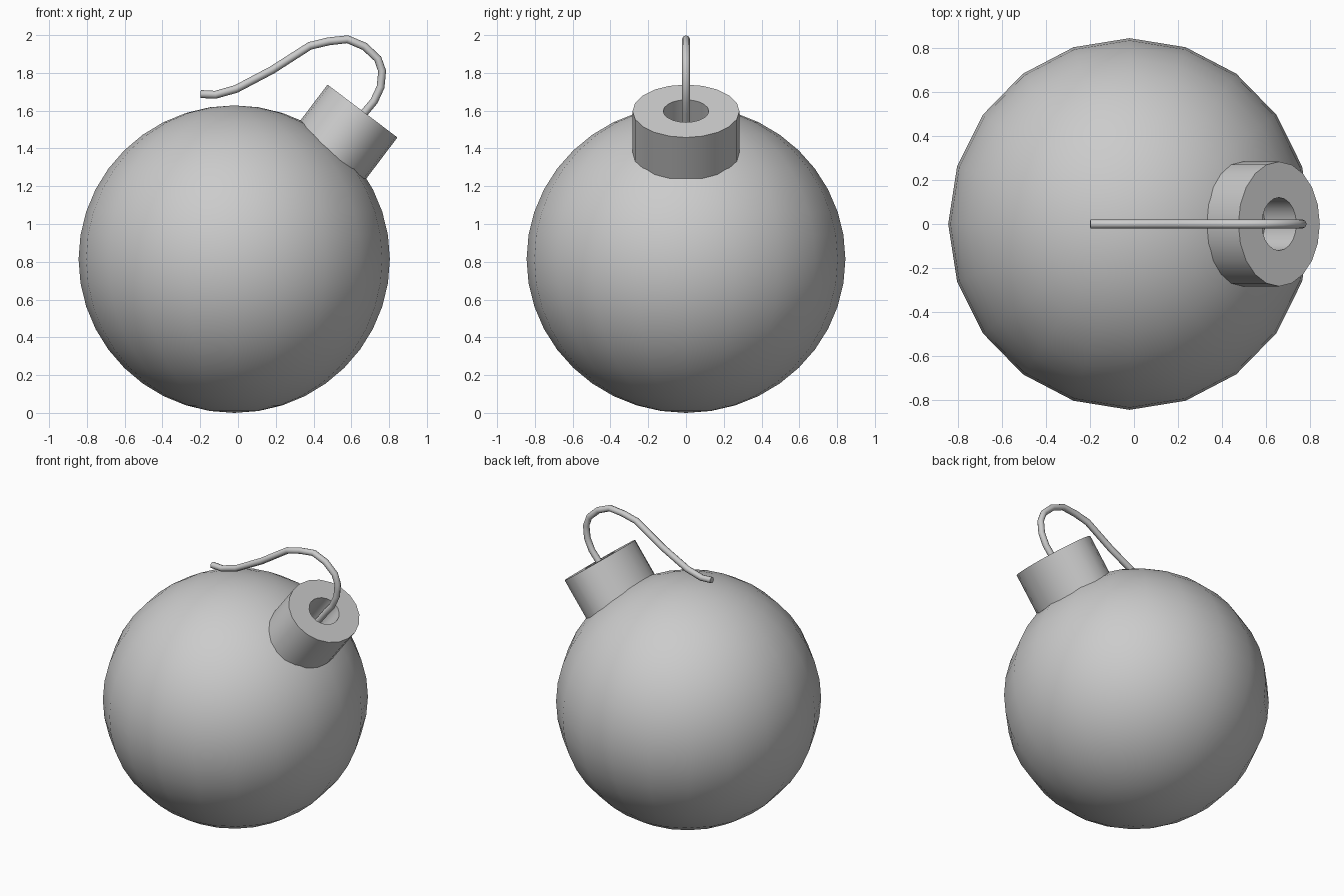
import bpy, bmesh
from math import pi, cos, sin, radians
from mathutils import Vector

if "Cube" in bpy.data.objects:
    bpy.data.objects.remove(bpy.data.objects["Cube"])


def smooth(obj, angle):
    bpy.ops.object.select_all(action='DESELECT')
    obj.select_set(True)
    bpy.context.view_layer.objects.active = obj
    bpy.ops.object.shade_smooth_by_angle(angle=radians(angle))


# Round body, slightly squashed
bpy.ops.mesh.primitive_uv_sphere_add(segments=20, ring_count=20, radius=1,
                                     location=(-0.02, 0, 0.814))
body = bpy.context.object
body.name = "body"
body.scale = (0.824, 0.844, 0.814)
bpy.ops.object.transform_apply(location=False, rotation=False, scale=True)
smooth(body, 40)

# Tilted oval collar with a hole through it
SIDES = 20
top = Vector((0.659, 0, 1.598))
axis = Vector((0.603, 0, 0.797))
across = Vector((0.797, 0, -0.603))
side = Vector((0, 1, 0))
profile = [(1.0, -0.28), (1.0, 0), (0.425, 0), (0.425, -0.28)]

bm = bmesh.new()
rings = []
for scale, height in profile:
    ring = []
    for i in range(SIDES):
        a = 2 * pi * i / SIDES
        ring.append(bm.verts.new(top + axis * height
                                 + across * (0.232 * scale * cos(a))
                                 + side * (0.283 * scale * sin(a))))
    rings.append(ring)
for k in range(4):
    lower, upper = rings[k], rings[(k + 1) % 4]
    for i in range(SIDES):
        j = (i + 1) % SIDES
        bm.faces.new((lower[i], lower[j], upper[j], upper[i]))
bmesh.ops.recalc_face_normals(bm, faces=bm.faces)
mesh = bpy.data.meshes.new("collar")
bm.to_mesh(mesh)
bm.free()
collar = bpy.data.objects.new("collar", mesh)
bpy.context.collection.objects.link(collar)
smooth(collar, 40)

# Bent fuse rising from the hole and curling back over the body
path = [(-0.198, 1.688), (-0.12, 1.684), (-0.01, 1.715), (0.18, 1.815),
        (0.38, 1.943), (0.48, 1.967), (0.58, 1.978), (0.67, 1.94),
        (0.74, 1.875), (0.763, 1.81), (0.755, 1.725), (0.72, 1.65),
        (0.67, 1.59), (0.53, 1.41)]
curve = bpy.data.curves.new("fuse", 'CURVE')
curve.dimensions = '3D'
curve.bevel_depth = 0.021
curve.bevel_resolution = 2
curve.use_fill_caps = True
spline = curve.splines.new('POLY')
spline.points.add(len(path) - 1)
for point, (x, z) in zip(spline.points, path):
    point.co = (x, 0, z, 1)
fuse = bpy.data.objects.new("fuse", curve)
bpy.context.collection.objects.link(fuse)
bpy.ops.object.select_all(action='DESELECT')
fuse.select_set(True)
bpy.context.view_layer.objects.active = fuse
bpy.ops.object.convert(target='MESH')
smooth(bpy.context.object, 50)
